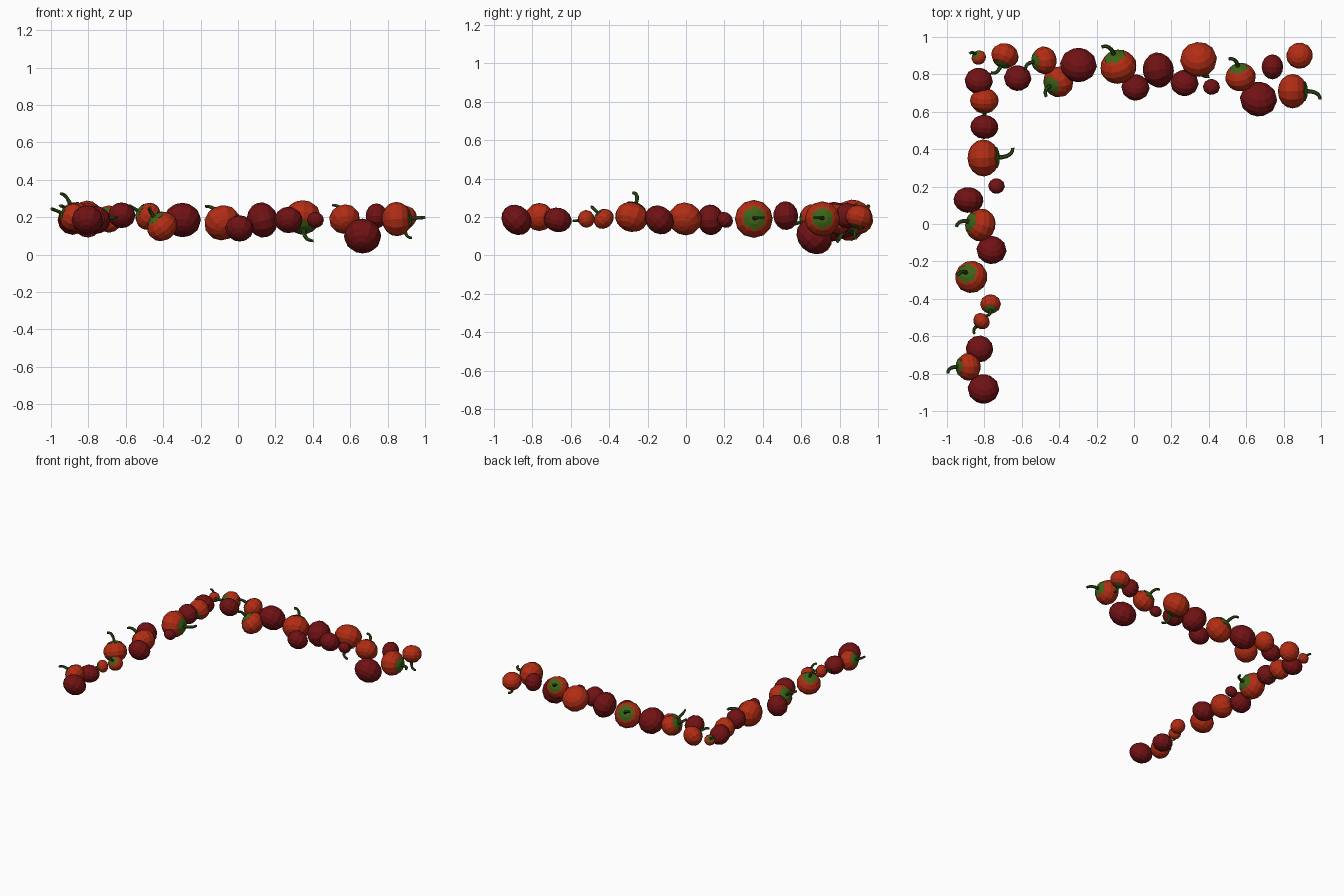
import bpy, bmesh, math
from mathutils import Vector, Matrix

if "Cube" in bpy.data.objects:
    bpy.data.objects.remove(bpy.data.objects["Cube"])


def material(name, rgb):
    m = bpy.data.materials.new(name)
    m.diffuse_color = (*rgb, 1)
    m.use_nodes = True
    m.node_tree.nodes["Principled BSDF"].inputs["Base Color"].default_value = m.diffuse_color
    return m


RED = material("tomato red", (0.45, 0.026, 0.007))
DARK = material("dark red", (0.165, 0.006, 0.007))
LEAF = material("calyx green", (0.046, 0.125, 0.008))
STEM = material("stem green", (0.03, 0.08, 0.009))
FLAT = 0.86   # fruit half height relative to its radius
SIDES = 12


def finish(bm, name, mat, matrix=None):
    bmesh.ops.recalc_face_normals(bm, faces=bm.faces)
    me = bpy.data.meshes.new(name)
    bm.to_mesh(me)
    bm.free()
    me.materials.append(mat)
    ob = bpy.data.objects.new(name, me)
    if matrix:
        ob.matrix_world = matrix
    bpy.context.collection.objects.link(ob)


def placing(c, axis):
    return Matrix.Translation(c) @ axis.to_track_quat('Z', 'Y').to_matrix().to_4x4()


def direction(azimuth, elevation):
    a, e = math.radians(azimuth), math.radians(elevation)
    return Vector((math.cos(a) * math.cos(e), math.sin(a) * math.cos(e), math.sin(e)))


# Flattened faceted fruit
def fruit(name, c, axis, r, mat):
    bm = bmesh.new()
    bmesh.ops.create_uvsphere(bm, u_segments=SIDES, v_segments=8, radius=r * 1.01)
    bmesh.ops.scale(bm, vec=(1, 1, FLAT), verts=bm.verts)
    finish(bm, name, mat, placing(c, axis))


# Pointed leaf cap hugging the stalk end of the fruit
def calyx(name, c, axis, r):
    bm = bmesh.new()

    def point(degrees, i):
        a, t = math.radians(degrees), math.tau * i / SIDES
        return bm.verts.new(Vector((math.sin(a) * math.cos(t), math.sin(a) * math.sin(t),
                                    math.cos(a) * FLAT)) * r * 1.05)

    top = point(0, 0)
    low = bm.verts.new((0, 0, r * 0.5))
    inner = [point(18, i) for i in range(SIDES)]
    rim = [point(40 if i % 2 else 31, i) for i in range(SIDES)]
    for i in range(SIDES):
        j = (i + 1) % SIDES
        bm.faces.new((top, inner[i], inner[j]))
        bm.faces.new((inner[i], rim[i], rim[j], inner[j]))
        bm.faces.new((low, rim[j], rim[i]))
    finish(bm, name, LEAF, placing(c, axis))


# Stalk that leaves along the axis and bends to one side
def stalk(name, c, axis, r, bend):
    side = Vector((-axis.y, axis.x, 0)).normalized() * bend
    p0 = c + axis * r * FLAT * 0.95
    p1 = p0 + axis * r * 0.8
    p2 = p1 + side * r * 0.5
    bm = bmesh.new()
    prev, n, steps = None, 6, 6
    for k in range(steps + 1):
        t = k / steps
        p = p0 * (1 - t) ** 2 + p1 * 2 * t * (1 - t) + p2 * t * t
        m = placing(p, (p1 - p0) * (1 - t) + (p2 - p1) * t)
        w = (0.006 + 0.045 * r) * (1.15 - 0.3 * t)
        ring = [bm.verts.new(m @ (direction(360 * i / n, 0) * w)) for i in range(n)]
        if prev:
            for i in range(n):
                j = (i + 1) % n
                bm.faces.new((prev[i], prev[j], ring[j], ring[i]))
        else:
            bm.faces.new(ring[::-1])
        prev = ring
    bm.faces.new(prev)
    finish(bm, name, STEM)


# Bright fruit with calyx and stalk: stalk azimuth and elevation in degrees
def red_tomato(x, y, r, azimuth, elevation, z=0.19, bend=1):
    c, axis = Vector((x, y, z)), direction(azimuth, elevation)
    label = len(bpy.data.objects) // 3 + 1
    fruit(f"red_tomato_{label}", c, axis, r, RED)
    calyx(f"calyx_{label}", c, axis, r)
    stalk(f"stalk_{label}", c, axis, r, bend)


# Back row, left to right
red_tomato(-.83, .89, .04, 135, 40)
red_tomato(-.69, .9, .074, 248, 20, bend=-1)
red_tomato(-.48, .875, .074, 188, 28, z=.205)
red_tomato(-.405, .76, .084, 207, 47, z=.15)
red_tomato(-.083, .84, .098, 110, 34, z=.17)
red_tomato(.345, .88, .098, 275, -53, z=.2)
red_tomato(.57, .785, .082, 103, 34)
red_tomato(.848, .71, .091, 0, 3, bend=-1)
red_tomato(.885, .9, .071, 290, -75, z=.2)
# Left row, back to front
red_tomato(-.8, .66, .076, 270, -15)
red_tomato(-.805, .353, .098, 2, 3)
red_tomato(-.82, -.005, .088, 165, 30)
red_tomato(-.87, -.283, .087, 140, 63, z=.2)
red_tomato(-.767, -.428, .055, 270, 45, bend=-1)
red_tomato(-.815, -.519, .046, 225, -8)
red_tomato(-.885, -.763, .074, 180, 22, z=.2)


# Dark fruit without a stalk, squashed front to back and top to bottom by default
def dark_tomato(name, x, y, r, z=0.185, azimuth=85, elevation=45):
    fruit(name, Vector((x, y, z)), direction(azimuth, elevation), r, DARK)


dark_tomato("dark_corner", -.83, .765, .075)
dark_tomato("dark_back_1", -.622, .78, .073, z=.21)
dark_tomato("dark_back_2", -.297, .85, .098)
dark_tomato("dark_back_3", .008, .73, .075, z=.14)
dark_tomato("dark_back_4", .13, .823, .094, azimuth=10, elevation=15)
dark_tomato("dark_back_5", .27, .754, .075)
dark_tomato("dark_back_6", .414, .733, .045)
dark_tomato("dark_back_low", .666, .668, .099, z=.099)
dark_tomato("dark_back_7", .74, .84, .066, z=.207, azimuth=0, elevation=0)
dark_tomato("dark_left_1", -.8, .519, .074, z=.207, elevation=5)
dark_tomato("dark_left_2", -.735, .203, .044)
dark_tomato("dark_left_3", -.885, .128, .079, elevation=5)
dark_tomato("dark_left_4", -.762, -.139, .08)
dark_tomato("dark_left_5", -.826, -.668, .073, elevation=75)
dark_tomato("dark_left_6", -.805, -.882, .084)
